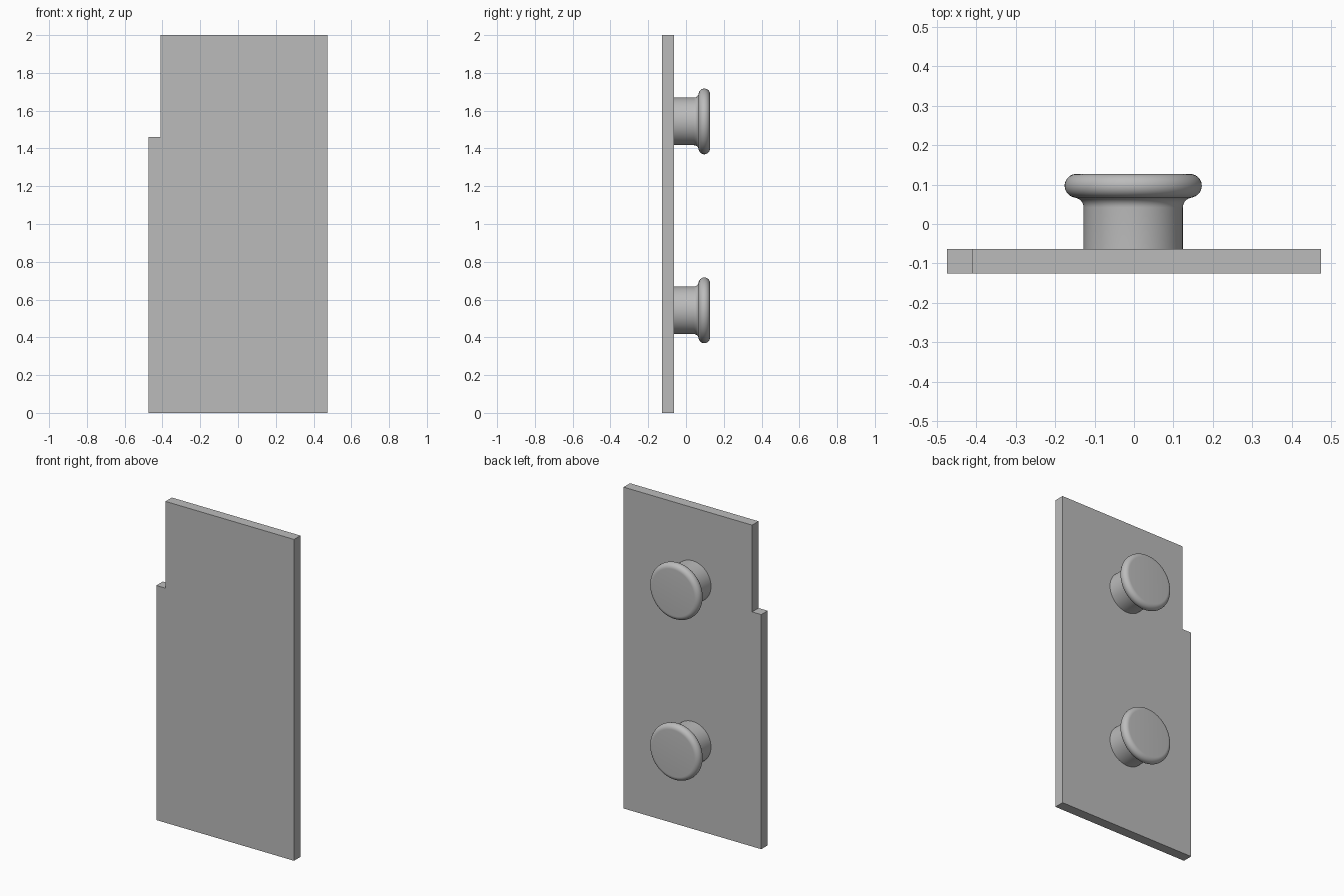
import bpy, bmesh
from math import cos, sin, pi, radians

cube = bpy.data.objects.get("Cube")
if cube:
    bpy.data.objects.remove(cube, do_unlink=True)

grey = bpy.data.materials.new("plain grey")
grey.use_nodes = True
COLOUR = (0.5, 0.5, 0.5, 1)
grey.diffuse_color = COLOUR
grey.node_tree.nodes["Principled BSDF"].inputs["Base Color"].default_value = COLOUR

FRONT, BACK = -0.126, -0.063


def add_object(name, bm):
    bmesh.ops.recalc_face_normals(bm, faces=bm.faces)
    mesh = bpy.data.meshes.new(name)
    bm.to_mesh(mesh)
    bm.free()
    mesh.materials.append(grey)
    obj = bpy.data.objects.new(name, mesh)
    bpy.context.collection.objects.link(obj)
    return obj


def arc(r, y, radius, start, end, steps=8):
    """Points (radius, depth) along a fillet, angles in degrees."""
    angles = [radians(start + (end - start) * i / steps) for i in range(steps + 1)]
    return [(r + radius * cos(a), y + radius * sin(a)) for a in angles]


# Plate with a stepped upper corner
bm = bmesh.new()
outline = [(-0.474, 0), (0.474, 0), (0.474, 2), (-0.411, 2), (-0.411, 1.46), (-0.474, 1.46)]
face = bm.faces.new([bm.verts.new((x, FRONT, z)) for x, z in outline])
extruded = bmesh.ops.extrude_face_region(bm, geom=[face])["geom"]
bmesh.ops.translate(bm, vec=(0, BACK - FRONT, 0),
                    verts=[v for v in extruded if isinstance(v, bmesh.types.BMVert)])
add_object("plate", bm)

# Round knob: stem, flared neck, rounded head, flat end
profile = [(0, BACK), (0.126, BACK)]
profile += arc(0.151, 0.042, 0.025, 180, 90)
profile += arc(0.144, 0.097, 0.030, -75, 90, 16)
profile += [(0, 0.127)]


def knob(name, z):
    bm = bmesh.new()
    verts = [bm.verts.new((r, y, 0)) for r, y in profile]
    edges = [bm.edges.new(pair) for pair in zip(verts, verts[1:])]
    bmesh.ops.spin(bm, geom=verts + edges, cent=(0, 0, 0), axis=(0, 1, 0),
                   angle=2 * pi, steps=64)
    bmesh.ops.remove_doubles(bm, verts=bm.verts, dist=0.0002)
    obj = add_object(name, bm)
    obj.location = (-0.002, 0, z)
    bpy.ops.object.select_all(action="DESELECT")
    obj.select_set(True)
    bpy.context.view_layer.objects.active = obj
    bpy.ops.object.shade_smooth_by_angle(angle=radians(35))


knob("lower_knob", 0.543)
knob("upper_knob", 1.543)
